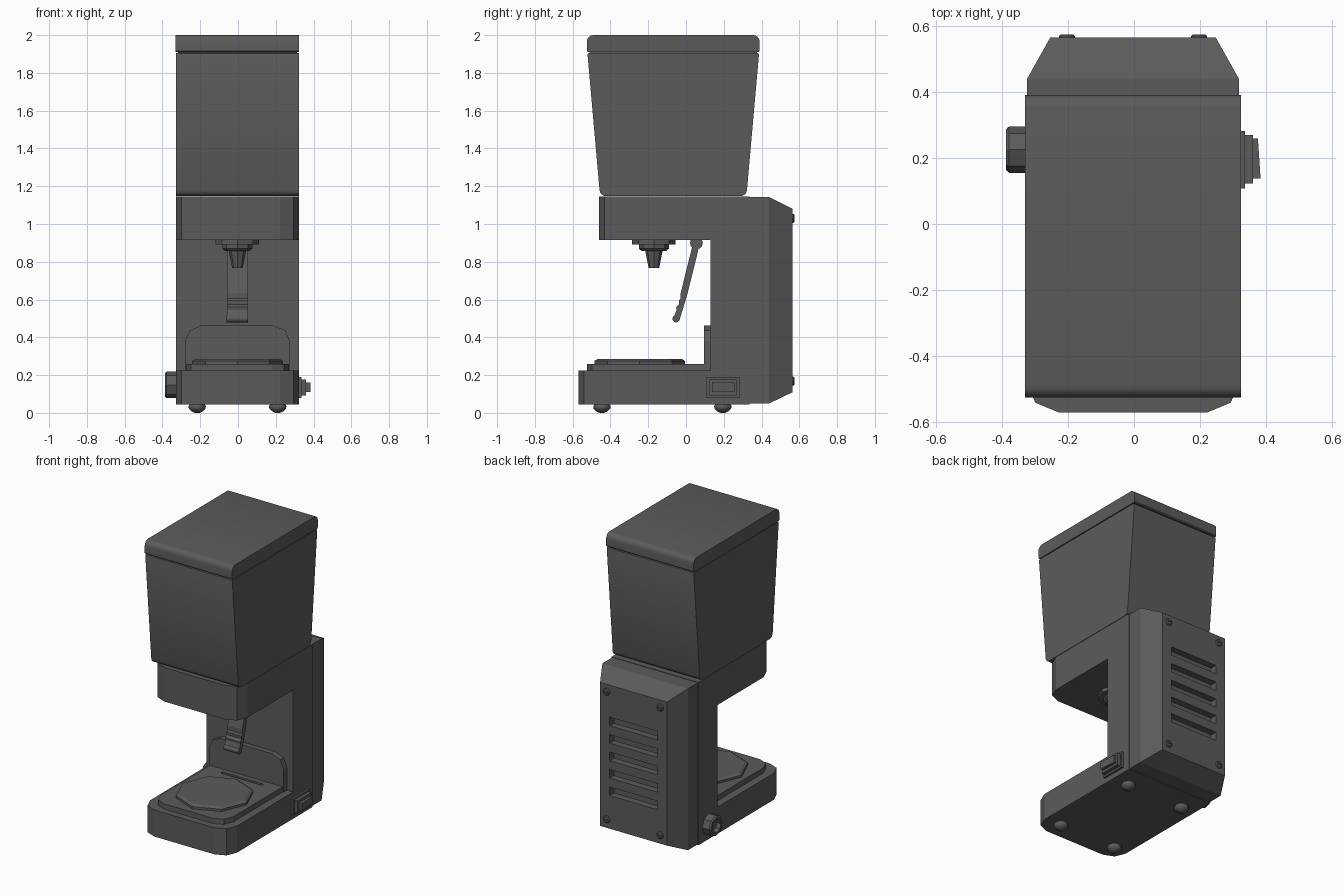
import bpy, bmesh, math
from mathutils import Matrix, Vector

if "Cube" in bpy.data.objects:
    bpy.data.objects.remove(bpy.data.objects["Cube"])

grey = bpy.data.materials.new("dark grey")
grey.diffuse_color = (0.105, 0.105, 0.105, 1)
grey.use_nodes = True
grey.node_tree.nodes["Principled BSDF"].inputs["Base Color"].default_value = grey.diffuse_color
X0 = -0.003  # the knob and switch put the body slightly off centre


def finish(name, bm, smooth=None):
    bmesh.ops.recalc_face_normals(bm, faces=bm.faces)
    me = bpy.data.meshes.new(name)
    bm.to_mesh(me)
    bm.free()
    me.materials.append(grey)
    ob = bpy.data.objects.new(name, me)
    ob.location.x = X0
    bpy.context.collection.objects.link(ob)
    if smooth:
        bpy.ops.object.select_all(action='DESELECT')
        ob.select_set(True)
        bpy.context.view_layer.objects.active = ob
        bpy.ops.object.shade_smooth_by_angle(angle=math.radians(smooth))
    return ob


def bevel(bm, test, width, segments):
    """Bevel the edges whose two end points pass the test."""
    edges = [e for e in bm.edges if test(e.verts[0].co, e.verts[1].co)]
    bmesh.ops.bevel(bm, geom=edges, offset=width, segments=segments,
                    profile=0.5, affect='EDGES')


def along_x(a, b):
    return abs(a.y - b.y) < 1e-4 and abs(a.z - b.z) < 1e-4


def upright_front(a, b):
    return abs(a.x - b.x) < 1e-4 and abs(a.y - b.y) < 1e-4 and a.y < -0.4


def prism(points, x1, x2):
    """Side profile of (y, z) points extruded from x1 to x2."""
    bm = bmesh.new()
    f = bm.faces.new([bm.verts.new((x1, y, z)) for y, z in points])
    ext = bmesh.ops.extrude_face_region(bm, geom=[f])
    vs = [v for v in ext["geom"] if isinstance(v, bmesh.types.BMVert)]
    bmesh.ops.translate(bm, verts=vs, vec=(x2 - x1, 0, 0))
    return bm


def box(x1, x2, y1, y2, z1, z2):
    return prism([(y1, z1), (y2, z1), (y2, z2), (y1, z2)], x1, x2)


def lathe(profile, sides, place):
    """Spin a (radius, height) profile around local z, then place it."""
    bm = bmesh.new()
    rings = [[bm.verts.new((r * math.cos(t), r * math.sin(t), h))
              for t in (2 * math.pi * i / sides for i in range(sides))]
             for r, h in profile]
    for a, b in zip(rings, rings[1:]):
        for i in range(sides):
            j = (i + 1) % sides
            bm.faces.new((a[i], a[j], b[j], b[i]))
    bm.faces.new(rings[0])
    bm.faces.new(rings[-1])
    bm.transform(place)
    return bm


def cut(ob, cutter):
    """Subtract a cutter and remove it."""
    m = ob.modifiers.new("cut", 'BOOLEAN')
    m.operation, m.object, m.solver = 'DIFFERENCE', cutter, 'EXACT'
    bpy.context.view_layer.objects.active = ob
    bpy.ops.object.modifier_apply(modifier=m.name)
    bpy.data.objects.remove(cutter)


at = Matrix.Translation

# C-shaped body: base, column and head with rounded front corners
bm = prism([(-0.57, 0.045), (0.335, 0.045), (0.335, 1.145), (-0.46, 1.145),
            (-0.46, 0.915), (0.13, 0.915), (0.13, 0.225), (-0.57, 0.225)],
           -0.325, 0.325)
bevel(bm, upright_front, 0.1, 2)
finish("body", bm)

# Back cover with tapered rim and vent slots
bm = bmesh.new()
loops = []
for y, w, z1, z2 in ((0.335, 0.32, 0.05, 1.142), (0.44, 0.32, 0.05, 1.142),
                     (0.565, 0.25, 0.11, 1.08)):
    loops.append([bm.verts.new((sx, y, z)) for sx, z in
                  ((-w, z1), (w, z1), (w, z2), (-w, z2))])
for a, b in zip(loops, loops[1:]):
    for i in range(4):
        j = (i + 1) % 4
        bm.faces.new((a[i], a[j], b[j], b[i]))
bm.faces.new(loops[0])
bm.faces.new(loops[-1])
cover = finish("back_cover", bm)
for i in range(5):
    z = 0.835 - 0.118 * i
    cut(cover, finish("slot_cutter", box(-0.178, 0.178, 0.52, 0.6, z - 0.029, z + 0.029)))

# Cover screws with a cross slot
for x in (-0.2, 0.2):
    for z in (0.168, 1.03):
        place = at((x, 0.56, z)) @ Matrix.Rotation(-math.pi / 2, 4, 'X')
        screw = finish("cover_screw", lathe([(0.024, 0), (0.024, 0.009), (0.018, 0.014)],
                                            12, place))
        cut(screw, finish("cutter", box(x - 0.014, x + 0.014, 0.569, 0.6,
                                        z - 0.003, z + 0.003)))

# Tapered hopper with rounded lower edges, and its lid
bm = prism([(-0.455, 1.148), (0.32, 1.148), (0.387, 1.905), (-0.522, 1.905)],
           -0.325, 0.325)
bevel(bm, lambda a, b: along_x(a, b) and a.z < 1.2, 0.03, 4)
bevel(bm, lambda a, b: along_x(a, b) and a.z > 1.8, 0.008, 2)
finish("hopper", bm, 30)
bm = box(-0.327, 0.327, -0.525, 0.39, 1.91, 2.0)
bevel(bm, lambda a, b: along_x(a, b) and a.z > 1.95, 0.035, 4)
bevel(bm, lambda a, b: along_x(a, b) and a.z < 1.92, 0.006, 1)
finish("lid", bm, 30)
finish("lid_seam", box(-0.315, 0.315, -0.51, 0.375, 1.90, 1.915))

# Tray with a groove, round plate and splash guard
bm = box(-0.272, 0.272, -0.525, 0.11, 0.22, 0.26)
bevel(bm, upright_front, 0.09, 2)
tray = finish("tray", bm)
cut(tray, finish("cutter", box(-0.155, 0.155, 0.04, 0.06, 0.248, 0.3)))
finish("tray_plate", lathe([(0.24, 0.255), (0.24, 0.275), (0.222, 0.286)], 8,
                           at((0, -0.245, 0))))
bm = box(-0.278, 0.278, 0.095, 0.132, 0.22, 0.462)
bevel(bm, lambda a, b: abs(a.x - b.x) < 1e-4 and abs(a.z - b.z) < 1e-4
      and a.z > 0.4, 0.085, 2)
finish("splash_guard", bm)

# Outlet spout under the head
finish("spout", lathe([(0.115, 0.918), (0.115, 0.892), (0.08, 0.892), (0.08, 0.87),
                       (0.066, 0.858), (0.046, 0.858), (0.028, 0.768), (0.02, 0.768),
                       (0.024, 0.8)], 8, at((0, -0.17, 0))))

# Swinging lever with finger ridges, pivot and rounded tip
finish("lever", prism([(0.038, 0.9), (0.072, 0.89), (0.005, 0.62), (-0.035, 0.49),
                       (-0.068, 0.497), (-0.05, 0.545), (-0.052, 0.56), (-0.036, 0.575),
                       (-0.038, 0.595), (-0.028, 0.605), (-0.028, 0.635)],
                      -0.056, 0.056))
turn_x = Matrix.Rotation(math.pi / 2, 4, 'Y')
for name, r, y, z in (("lever_pivot", 0.034, 0.055, 0.9), ("lever_tip", 0.02, -0.052, 0.499)):
    finish(name, lathe([(r, -0.057), (r, 0.057)], 12, at((0, y, z)) @ turn_x), 40)

# Power switch on the right: frame, bezel and rocker
finish("switch_frame", box(0.32, 0.339, 0.108, 0.282, 0.08, 0.19))
finish("switch_bezel", box(0.33, 0.363, 0.122, 0.27, 0.093, 0.178))
bm = box(0.35, 0.378, 0.138, 0.258, 0.11, 0.16)
for v in bm.verts:
    if v.co.x > 0.37 and v.co.y < 0.2:
        v.co.x = 0.386
finish("switch_rocker", bm)

# Hollow eight-sided knob on the left
finish("knob", lathe([(0.07, 0), (0.07, 0.051), (0.062, 0.06), (0.045, 0.06),
                      (0.038, 0.035)], 8,
                     at((-0.324, 0.225, 0.148)) @ Matrix.Rotation(-math.pi / 2, 4, 'Y')))

# Four rounded feet
for x in (-0.213, 0.213):
    for y in (-0.445, 0.195):
        finish("foot", lathe([(0.036, 0.05), (0.046, 0.036), (0.044, 0.022),
                              (0.03, 0.008), (0.012, 0.0)], 12, at((x, y, 0))), 50)
